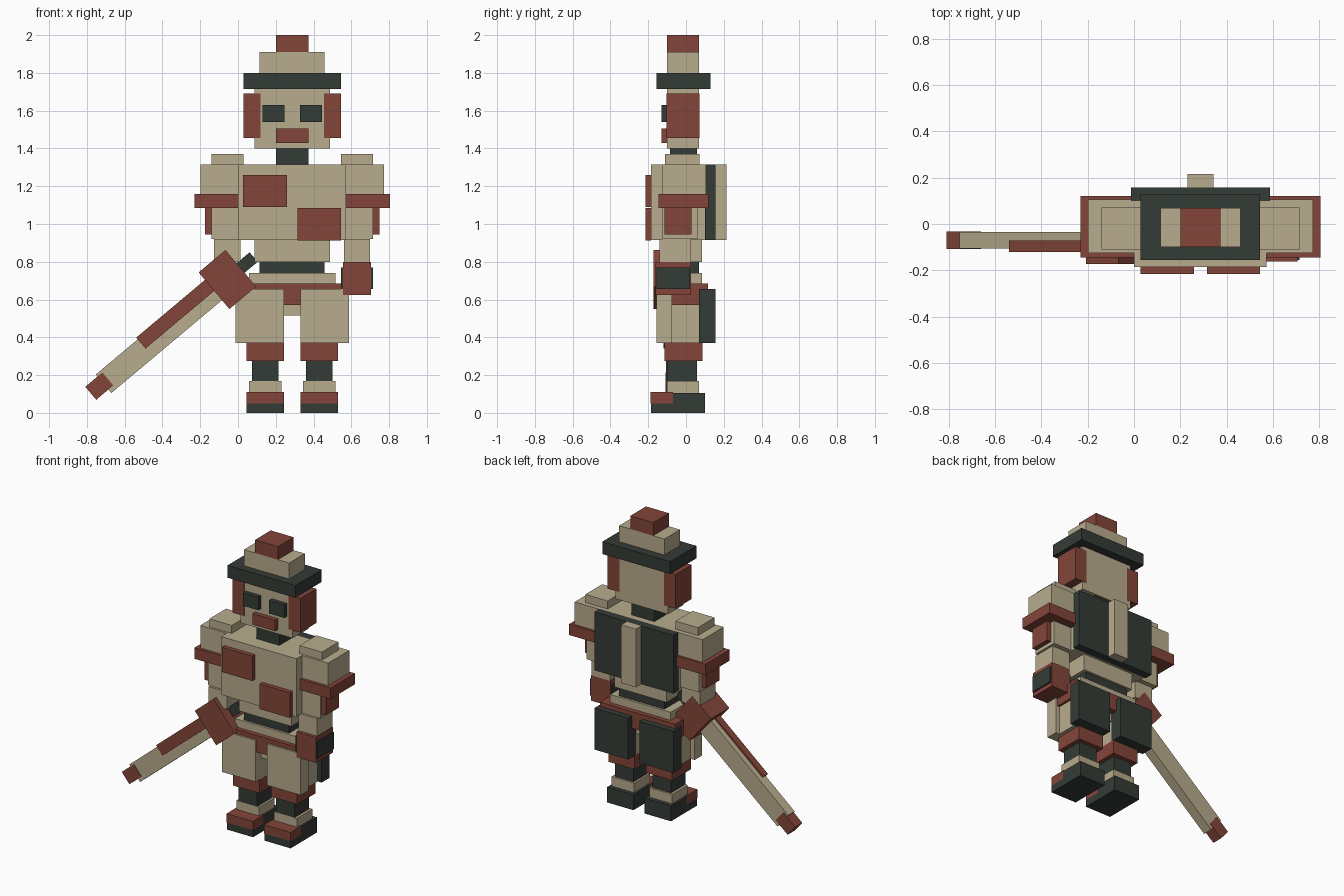
import bpy
import bmesh
from math import radians
from mathutils import Matrix, Vector

if "Cube" in bpy.data.objects:
    bpy.data.objects.remove(bpy.data.objects["Cube"], do_unlink=True)

MID = 0.287  # x of the body's mirror plane


def material(name, color):
    mat = bpy.data.materials.new(name)
    mat.use_nodes = True
    mat.diffuse_color = (*color, 1)
    mat.node_tree.nodes["Principled BSDF"].inputs["Base Color"].default_value = (*color, 1)
    return mat


cream = material("cream", (0.479, 0.413, 0.27))
red = material("brick_red", (0.227, 0.06, 0.041))
dark = material("dark_green_grey", (0.034, 0.044, 0.036))


def box(name, mat, x, y, z, frame=None):
    """Box between the given (low, high) limits, optionally in a turned frame."""
    lo, hi = Vector((x[0], y[0], z[0])), Vector((x[1], y[1], z[1]))
    bm = bmesh.new()
    bmesh.ops.create_cube(bm, size=1)
    bm.transform(Matrix.Translation((lo + hi) / 2) @ Matrix.Diagonal((*(hi - lo), 1)))
    mesh = bpy.data.meshes.new(name)
    bm.to_mesh(mesh)
    bm.free()
    mesh.materials.append(mat)
    obj = bpy.data.objects.new(name, mesh)
    if frame:
        obj.matrix_world = frame
    bpy.context.collection.objects.link(obj)


def centred(name, mat, half, y, z):
    box(name, mat, (MID - half, MID + half), y, z)


def pair(name, mat, x, y, z):
    """Left and right boxes; x is measured outward from the mirror plane."""
    box("left_" + name, mat, (MID + x[0], MID + x[1]), y, z)
    box("right_" + name, mat, (MID - x[1], MID - x[0]), y, z)


# Hat and head
centred("hat_knob", red, 0.087, (-0.1, 0.07), (1.91, 2.0))
centred("hat_crown", cream, 0.172, (-0.1, 0.07), (1.80, 1.91))
centred("hat_brim", dark, 0.258, (-0.155, 0.13), (1.715, 1.80))
centred("head", cream, 0.199, (-0.1, 0.07), (1.40, 1.715))
centred("mouth", red, 0.087, (-0.13, -0.1), (1.43, 1.505))
centred("neck", dark, 0.087, (-0.085, 0.058), (1.315, 1.40))
pair("ear_flap", red, (0.169, 0.258), (-0.102, 0.072), (1.455, 1.69))
pair("eye", dark, (0.041, 0.157), (-0.13, -0.1), (1.54, 1.63))

# Torso and back panel
centred("torso", cream, 0.286, (-0.185, 0.1), (0.915, 1.315))
box("right_chest_patch", red, (0.027, 0.26), (-0.215, -0.185), (1.09, 1.26))
box("left_chest_patch", red, (0.315, 0.545), (-0.215, -0.185), (0.912, 1.085))
centred("back_panel", dark, 0.3, (0.1, 0.157), (0.915, 1.315))
centred("back_spine", cream, 0.056, (0.157, 0.215), (0.915, 1.315))

# Waist and hips
centred("waist", cream, 0.199, (-0.115, 0.085), (0.80, 0.915))
centred("waist_band", dark, 0.172, (-0.1, 0.07), (0.74, 0.80))
centred("hips", cream, 0.23, (-0.115, 0.085), (0.685, 0.74))
centred("belt", red, 0.286, (-0.145, 0.117), (0.57, 0.685))
centred("crotch", cream, 0.087, (-0.1, 0.07), (0.515, 0.57))

# Arms
pair("shoulder", cream, (0.286, 0.486), (-0.125, 0.105), (1.16, 1.315))
pair("shoulder_pad", cream, (0.258, 0.428), (-0.11, 0.072), (1.315, 1.37))
pair("arm_band", red, (0.286, 0.518), (-0.145, 0.12), (1.085, 1.16))
pair("upper_arm", cream, (0.286, 0.428), (-0.125, 0.06), (0.92, 1.085))
pair("arm_plate", red, (0.428, 0.461), (-0.115, 0.03), (0.945, 1.085))
pair("forearm", cream, (0.273, 0.413), (-0.14, 0.027), (0.80, 0.92))
box("left_hand", red, (0.557, 0.705), (-0.162, 0.026), (0.625, 0.80))
box("left_hand_wrap", dark, (0.545, 0.715), (-0.155, 0.02), (0.655, 0.77))

# Legs
pair("thigh", cream, (0.043, 0.27), (-0.075, 0.07), (0.37, 0.64))
pair("thigh_front_plate", cream, (0.043, 0.3), (-0.157, -0.075), (0.37, 0.655))
pair("thigh_back_plate", dark, (0.043, 0.3), (0.07, 0.157), (0.37, 0.655))
pair("knee", red, (0.043, 0.243), (-0.115, 0.087), (0.275, 0.37))
pair("shin", dark, (0.072, 0.213), (-0.1, 0.057), (0.17, 0.275))
pair("ankle", cream, (0.058, 0.23), (-0.1, 0.07), (0.105, 0.17))
pair("sole", dark, (0.043, 0.243), (-0.185, 0.1), (0, 0.05))
pair("heel", dark, (0.043, 0.243), (-0.07, 0.1), (0.05, 0.105))
pair("toe_cap", red, (0.043, 0.243), (-0.187, -0.07), (0.05, 0.11))

# Sword, laid out along x from its tip and then tilted
tilt = Matrix.Translation((-0.712, 0, 0.154)) @ Matrix.Rotation(radians(-40), 4, "Y")
box("blade", cream, (0, 0.8), (-0.105, -0.035), (-0.064, 0.064), tilt)
box("blade_tip", red, (-0.084, 0.034), (-0.108, -0.032), (-0.04, 0.05), tilt)
box("blade_ridge", red, (0.29, 0.8), (-0.12, -0.072), (0.0, 0.076), tilt)
box("sword_guard", red, (0.765, 0.95), (-0.172, 0.028), (-0.125, 0.128), tilt)
box("sword_grip", dark, (0.95, 1.04), (-0.105, -0.035), (-0.03, 0.036), tilt)
